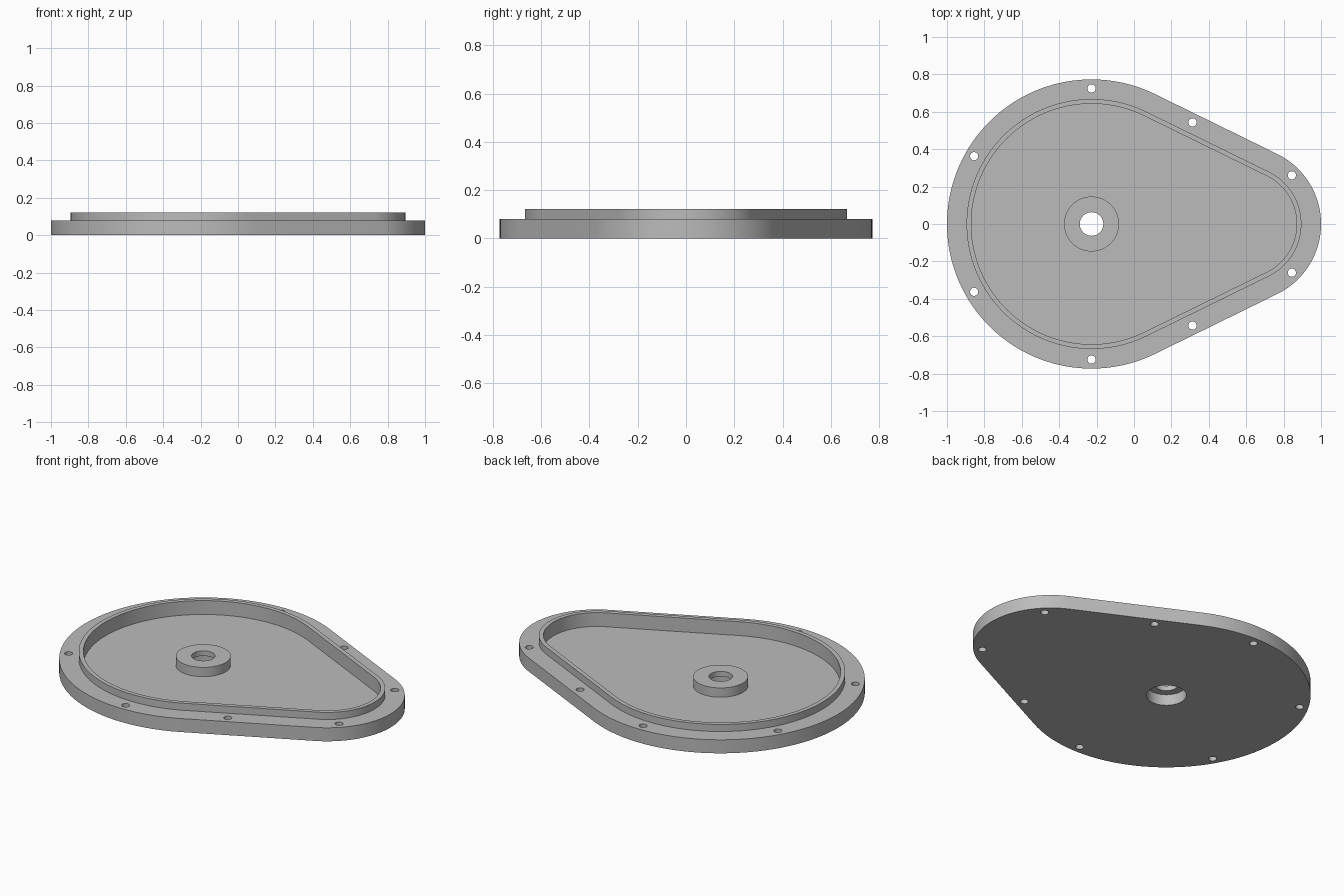
import bpy
import bmesh
from math import acos, cos, sin, pi, radians

cube = bpy.data.objects.get("Cube")
if cube:
    bpy.data.objects.remove(cube, do_unlink=True)

# Two circles whose common tangents make the teardrop outline
BIG_X, BIG_R = -0.227, 0.773
SMALL_X, SMALL_R = 0.584, 0.416
TANGENT = acos((BIG_R - SMALL_R) / (SMALL_X - BIG_X))

metal = bpy.data.materials.new("plain grey metal")
metal.use_nodes = True
grey = (0.5, 0.5, 0.5, 1)
metal.diffuse_color = grey
metal.node_tree.nodes["Principled BSDF"].inputs["Base Color"].default_value = grey


def arc(x, y, radius, start, end, steps):
    angles = [start + (end - start) * i / steps for i in range(steps + 1)]
    return [(x + radius * cos(a), y + radius * sin(a)) for a in angles]


def teardrop(inset):
    return (arc(SMALL_X, 0, SMALL_R - inset, -TANGENT, TANGENT, 48)
            + arc(BIG_X, 0, BIG_R - inset, TANGENT, 2 * pi - TANGENT, 96))


def circle(x, y, radius, steps=48):
    return arc(x, y, radius, 0, 2 * pi, steps)[:-1]


def extrude(name, outline, bottom, top):
    bm = bmesh.new()
    face = bm.faces.new([bm.verts.new((x, y, bottom)) for x, y in outline])
    grown = bmesh.ops.extrude_face_region(bm, geom=[face])
    verts = [v for v in grown["geom"] if isinstance(v, bmesh.types.BMVert)]
    bmesh.ops.translate(bm, verts=verts, vec=(0, 0, top - bottom))
    bmesh.ops.recalc_face_normals(bm, faces=bm.faces)
    mesh = bpy.data.meshes.new(name)
    bm.to_mesh(mesh)
    bm.free()
    mesh.materials.append(metal)
    obj = bpy.data.objects.new(name, mesh)
    bpy.context.collection.objects.link(obj)
    return obj


def combine(target, tool, operation):
    tool.hide_render = True
    mod = target.modifiers.new(tool.name, "BOOLEAN")
    mod.operation = operation
    mod.solver = "EXACT"
    mod.object = tool
    bpy.context.view_layer.objects.active = target
    bpy.ops.object.modifier_apply(modifier=mod.name)
    bpy.data.objects.remove(tool, do_unlink=True)


# Flange with raised locating lip and hollow pocket
cover = extrude("cover_plate", teardrop(0), 0, 0.08)
combine(cover, extrude("lip", teardrop(0.105), 0.02, 0.122), "UNION")
combine(cover, extrude("pocket", teardrop(0.13), 0.04, 0.2), "DIFFERENCE")

# Shaft boss, counterbored from below
combine(cover, extrude("boss", circle(BIG_X, 0, 0.147, 64), 0.02, 0.095), "UNION")
combine(cover, extrude("shaft_bore", circle(BIG_X, 0, 0.063), -0.1, 0.2), "DIFFERENCE")
combine(cover, extrude("counterbore", circle(BIG_X, 0, 0.107, 64), -0.1, 0.065), "DIFFERENCE")

# Bolt holes around the flange, mirrored front to back
INSET = 0.048
big, small = BIG_R - INSET, SMALL_R - INSET
bolts = [
    (BIG_X + big * cos(radians(150)), big * sin(radians(150))),
    (BIG_X, big),
    (0.313, 0.543),
    (SMALL_X + small * cos(pi / 4), small * sin(pi / 4)),
]
for x, y in bolts:
    for side in (1, -1):
        combine(cover, extrude("bolt_hole", circle(x, y * side, 0.022, 24), -0.1, 0.2), "DIFFERENCE")

# Smooth curved walls, crisp rims
bpy.ops.object.select_all(action="DESELECT")
cover.select_set(True)
bpy.context.view_layer.objects.active = cover
bpy.ops.object.shade_smooth_by_angle(angle=radians(30))
